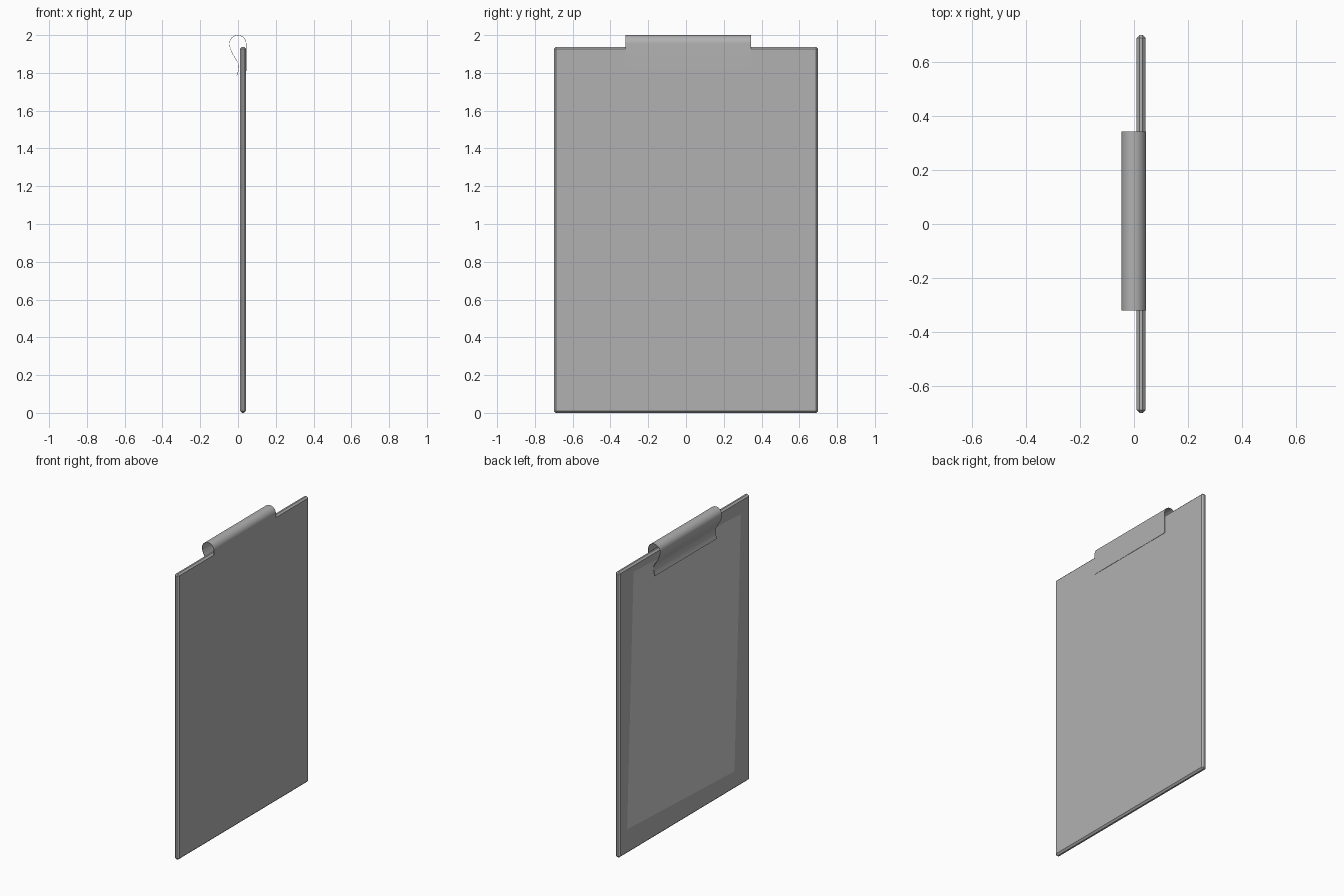
import bpy, bmesh, math
from mathutils import Vector, Matrix
from mathutils.geometry import interpolate_bezier

if "Cube" in bpy.data.objects:
    bpy.data.objects.remove(bpy.data.objects["Cube"])

# Darker grey shared by board and clip
dark = bpy.data.materials.new("dark_grey")
dark.diffuse_color = (0.44, 0.44, 0.44, 1)
dark.use_nodes = True
dark.node_tree.nodes["Principled BSDF"].inputs["Base Color"].default_value = dark.diffuse_color


def add_object(name, bm, material=None):
    mesh = bpy.data.meshes.new(name)
    bm.to_mesh(mesh)
    bm.free()
    obj = bpy.data.objects.new(name, mesh)
    bpy.context.collection.objects.link(obj)
    if material:
        mesh.materials.append(material)
    return obj


def bezier(a, b, c, d, n=10):
    pts = [Vector((p[0], 0, p[1])) for p in (a, b, c, d)]
    return [(p.x, p.z) for p in interpolate_bezier(*pts, n)]


# Backing board: thin slab with chamfered edges
bm = bmesh.new()
bmesh.ops.create_cube(bm, size=1)
bmesh.ops.scale(bm, vec=(0.033, 1.40, 1.937), verts=bm.verts)
bmesh.ops.translate(bm, vec=(0.0265, 0, 1.937 / 2), verts=bm.verts)
board = add_object("board", bm, dark)
bevel = board.modifiers.new("chamfer", 'BEVEL')
bevel.width = 0.011
bevel.segments = 1

# Paper sheet: faces -x, lies slightly crooked on the board
bm = bmesh.new()
bmesh.ops.create_grid(bm, x_segments=1, y_segments=1, size=0.5)
bmesh.ops.scale(bm, vec=(1.15, 1.72, 1), verts=bm.verts)
for angle, axis in ((-0.04, 'Z'), (math.pi / 2, 'X'), (-math.pi / 2, 'Z')):
    bmesh.ops.rotate(bm, matrix=Matrix.Rotation(angle, 3, axis), verts=bm.verts)
bmesh.ops.translate(bm, vec=(0.008, 0.01, 1.004), verts=bm.verts)
bm.normal_update()
paper = add_object("paper", bm)

# Clip: bent spring sheet, a back leg, a round loop and a flicked front lip
cx, cz, r = -0.001, 1.955, 0.045
profile = [(0.045, 1.81)]
profile += [(cx + r * math.cos(t), cz + r * math.sin(t))
            for t in (math.pi * i / 20 for i in range(21))]
profile += bezier((cx - r, cz), (-0.046, 1.922), (-0.022, 1.89), (-0.004, 1.857))[1:]
profile += bezier((-0.004, 1.857), (0.005, 1.841), (0.006, 1.825), (-0.008, 1.783))[1:]

bm = bmesh.new()
rows = [[bm.verts.new((x, y, z)) for x, z in profile] for y in (-0.32, 0.343)]
for i in range(len(profile) - 1):
    bm.faces.new((rows[0][i], rows[0][i + 1], rows[1][i + 1], rows[1][i]))
bm.normal_update()
# outside of the loop faces outward
if max(bm.faces, key=lambda f: f.calc_center_median().z).normal.z < 0:
    bmesh.ops.reverse_faces(bm, faces=bm.faces)
clip = add_object("clip", bm, dark)
solid = clip.modifiers.new("sheet_thickness", 'SOLIDIFY')
solid.thickness = 0.002
solid.offset = -1

# Smooth the bent sheet, keep its cut edges sharp
bpy.context.view_layer.objects.active = clip
clip.select_set(True)
bpy.ops.object.modifier_apply(modifier=solid.name)
bpy.ops.object.shade_smooth_by_angle(angle=math.radians(35))
